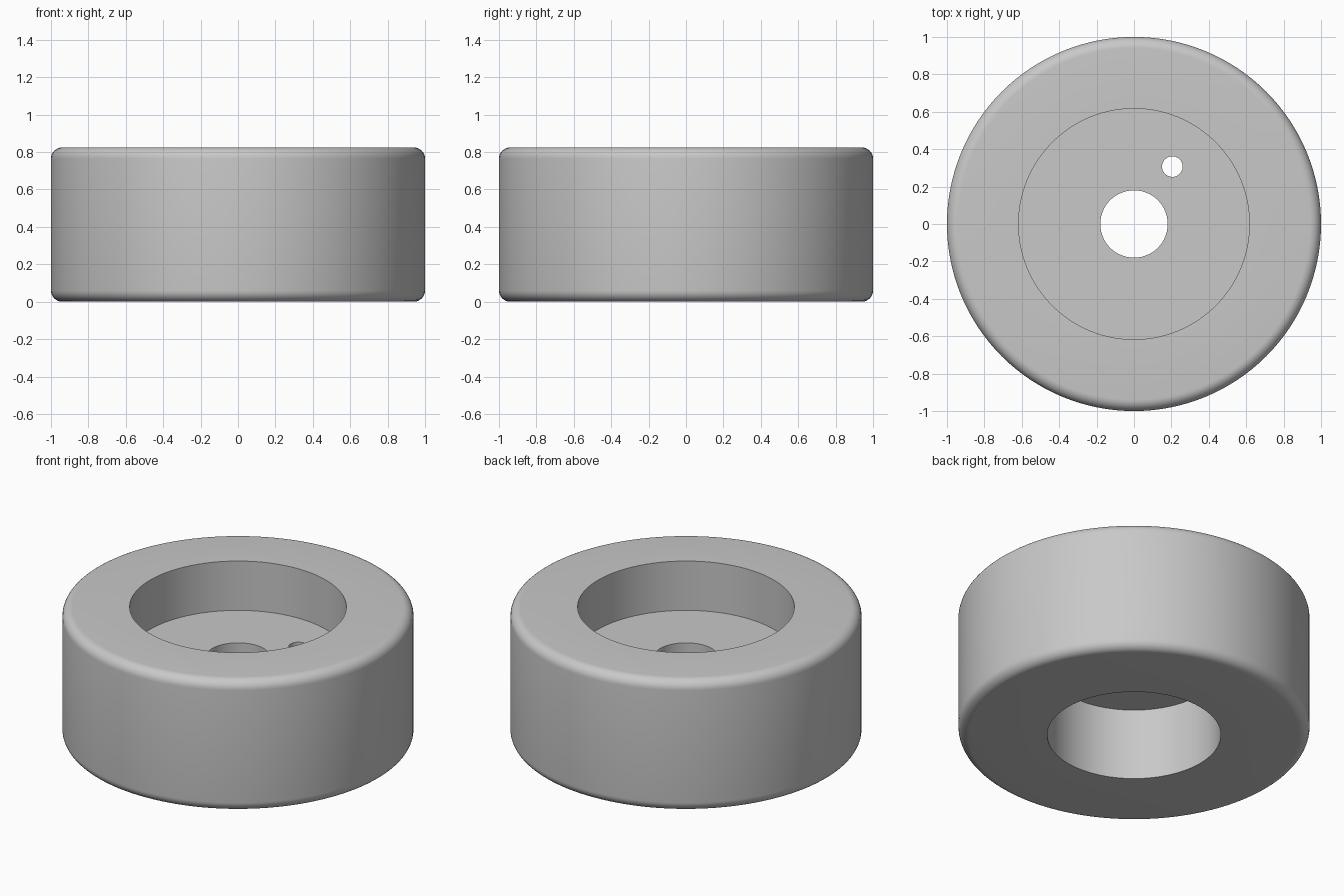
import bpy, bmesh, math
from mathutils import Matrix

cube = bpy.data.objects.get("Cube")
if cube:
    bpy.data.objects.remove(cube, do_unlink=True)

HEIGHT, OUTER, ROUND = 0.825, 1.0, 0.06
POCKET_R, POCKET_FLOOR = 0.617, 0.515   # recess in the top
BORE_R, BORE_CEILING = 0.494, 0.45      # recess in the underside
AXLE_R, PIN_R = 0.18, 0.055
SEGMENTS = 128

grey = bpy.data.materials.new("plain_grey")
grey.use_nodes = True
colour = (0.58, 0.58, 0.58, 1)
grey.diffuse_color = colour
grey.node_tree.nodes["Principled BSDF"].inputs["Base Color"].default_value = colour


def add_object(name, bm):
    bmesh.ops.recalc_face_normals(bm, faces=bm.faces)
    mesh = bpy.data.meshes.new(name)
    bm.to_mesh(mesh)
    bm.free()
    obj = bpy.data.objects.new(name, mesh)
    mesh.materials.append(grey)
    bpy.context.collection.objects.link(obj)
    return obj


def corner(z, start, steps=8):
    """Quarter-circle points of a rounded outer edge."""
    angles = [start + math.pi / 2 * i / steps for i in range(steps + 1)]
    return [(OUTER - ROUND + ROUND * math.cos(a), z + ROUND * math.sin(a)) for a in angles]


# Wheel body: closed section with a web between the two recesses
profile = [(AXLE_R, BORE_CEILING), (BORE_R, BORE_CEILING), (BORE_R, 0)]
profile += corner(ROUND, -math.pi / 2) + corner(HEIGHT - ROUND, 0)
profile += [(POCKET_R, HEIGHT), (POCKET_R, POCKET_FLOOR), (AXLE_R, POCKET_FLOOR)]

bm = bmesh.new()
verts = [bm.verts.new((r, 0, z)) for r, z in profile]
edges = [bm.edges.new((a, b)) for a, b in zip(verts, verts[1:] + verts[:1])]
bmesh.ops.spin(bm, geom=verts + edges, cent=(0, 0, 0), axis=(0, 0, 1),
               angle=2 * math.pi, steps=SEGMENTS, use_duplicate=False)
bmesh.ops.remove_doubles(bm, verts=bm.verts, dist=0.0001)
wheel = add_object("wheel_body", bm)

# Small pin hole through the web
bm = bmesh.new()
bmesh.ops.create_cone(bm, cap_ends=True, segments=48, radius1=PIN_R, radius2=PIN_R,
                      depth=0.2, matrix=Matrix.Translation((0.205, 0.307, 0.48)))
cutter = add_object("pin_hole_cutter", bm)
cutter.hide_render = True
cutter.hide_viewport = True

cut = wheel.modifiers.new("pin_hole", 'BOOLEAN')
cut.operation = 'DIFFERENCE'
cut.solver = 'EXACT'
cut.object = cutter

# Apply the cut, then smooth the curved walls and keep the rims crisp
bpy.ops.object.select_all(action='DESELECT')
wheel.select_set(True)
bpy.context.view_layer.objects.active = wheel
bpy.ops.object.modifier_apply(modifier=cut.name)
bpy.data.objects.remove(cutter, do_unlink=True)
bpy.ops.object.shade_smooth_by_angle(angle=math.radians(30))
